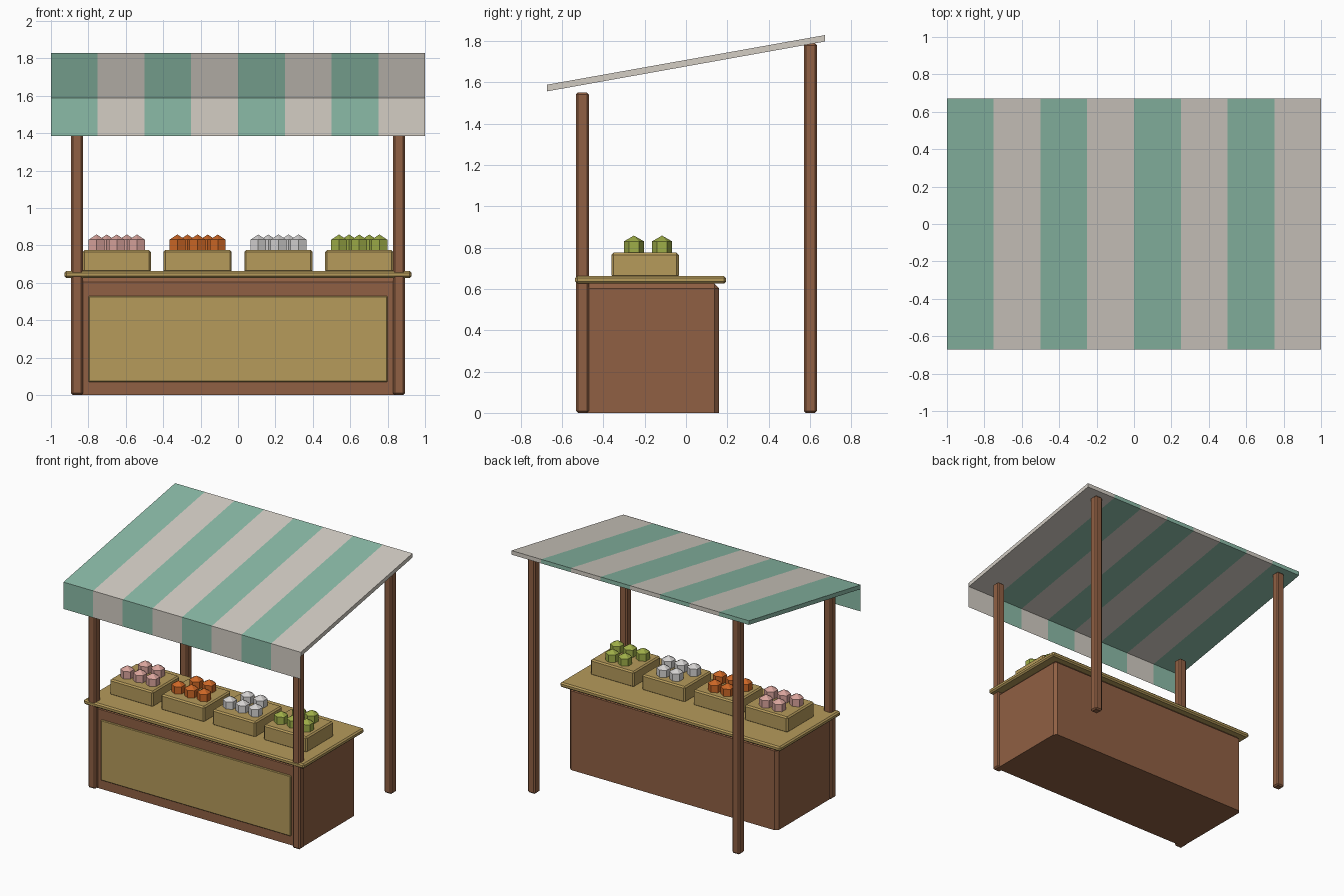
import bpy
import bmesh

if "Cube" in bpy.data.objects:
    bpy.data.objects.remove(bpy.data.objects["Cube"])


def material(name, srgb):
    lin = [((c / 255 + 0.055) / 1.055) ** 2.4 for c in srgb] + [1]
    m = bpy.data.materials.new(name)
    m.use_nodes = True
    m.diffuse_color = lin
    m.node_tree.nodes["Principled BSDF"].inputs["Base Color"].default_value = lin
    return m


brown = material("brown wood", (144, 96, 67))
tan = material("tan wood", (182, 155, 91))
teal = material("green cloth", (139, 187, 167))
cream = material("cream cloth", (211, 205, 196))
pink = material("pink fruit", (217, 164, 156))
orange = material("orange fruit", (204, 103, 38))
white = material("white fruit", (212, 210, 209))
green = material("green fruit", (158, 173, 72))


def finish(name, bm, mats):
    bmesh.ops.recalc_face_normals(bm, faces=bm.faces)
    mesh = bpy.data.meshes.new(name)
    bm.to_mesh(mesh)
    bm.free()
    for m in mats:
        mesh.materials.append(m)
    ob = bpy.data.objects.new(name, mesh)
    bpy.context.collection.objects.link(ob)
    return ob


def box(name, lo, hi, mat, bevel, keep_base=False):
    """Bevelled box between two corners; keep_base leaves the bottom edges sharp."""
    bm = bmesh.new()
    bmesh.ops.create_cube(bm, size=1)
    for v in bm.verts:
        v.co = [(a + b) / 2 + c * (b - a) for a, b, c in zip(lo, hi, v.co)]
    edges = [e for e in bm.edges
             if not (keep_base and all(v.co.z < lo[2] + 0.001 for v in e.verts))]
    bmesh.ops.bevel(bm, geom=edges, offset=bevel, segments=1, affect='EDGES')
    return finish(name, bm, [mat])


def striped_sweep(name, profile, closed):
    """Sweep a (y, z) profile along x in eight alternating stripes."""
    bm = bmesh.new()
    stripes = 8
    rows = [[bm.verts.new((-1 + 2 * i / stripes, y, z)) for y, z in profile]
            for i in range(stripes + 1)]
    n = len(profile)
    for i in range(stripes):
        for j in range(n if closed else n - 1):
            k = (j + 1) % n
            f = bm.faces.new((rows[i][j], rows[i + 1][j], rows[i + 1][k], rows[i][k]))
            f.material_index = i % 2
    if closed:
        bm.faces.new(rows[0]).material_index = 0
        bm.faces.new(rows[-1]).material_index = 1
    return finish(name, bm, [teal, cream])


# Awning and its hanging front flap
striped_sweep("awning", [(-0.672, 1.556), (0.672, 1.797), (0.672, 1.828), (-0.672, 1.588)], True)
striped_sweep("awning_flap", [(-0.674, 1.385), (-0.674, 1.588)], False)

# Four posts
for side, sx in (("left", 1), ("right", -1)):
    for end, y, top in (("front", -0.501, 1.55), ("back", 0.602, 1.788)):
        x, h = sx * 0.861, 0.032
        box(f"{end}_{side}_post", (x - h, y - h, 0), (x + h, y + h, top), brown, 0.01)

# Counter
box("counter_body", (-0.88, -0.5, 0), (0.88, 0.16, 0.625), brown, 0.022, keep_base=True)
box("counter_panel", (-0.8, -0.51, 0.07), (0.8, -0.49, 0.53), tan, 0.005)
box("counter_top", (-0.928, -0.536, 0.625), (0.928, 0.194, 0.662), tan, 0.01)

# Crates, each with three fruits in front and two behind
radius = 0.056
for i, (colour, mat) in enumerate((("pink", pink), ("orange", orange),
                                   ("white", white), ("green", green))):
    cx = (i - 1.5) * 0.432
    box(f"{colour}_crate", (cx - 0.182, -0.36, 0.655), (cx + 0.182, -0.035, 0.775), tan, 0.01)
    bm = bmesh.new()
    for y, count in ((-0.252, 3), (-0.116, 2)):
        for k in range(count):
            made = bmesh.ops.create_uvsphere(bm, u_segments=6, v_segments=3, radius=radius)
            offset = (cx + (k - (count - 1) / 2) * 0.108, y, 0.802)
            bmesh.ops.translate(bm, verts=made["verts"], vec=offset)
    finish(f"{colour}_fruit", bm, [mat])
